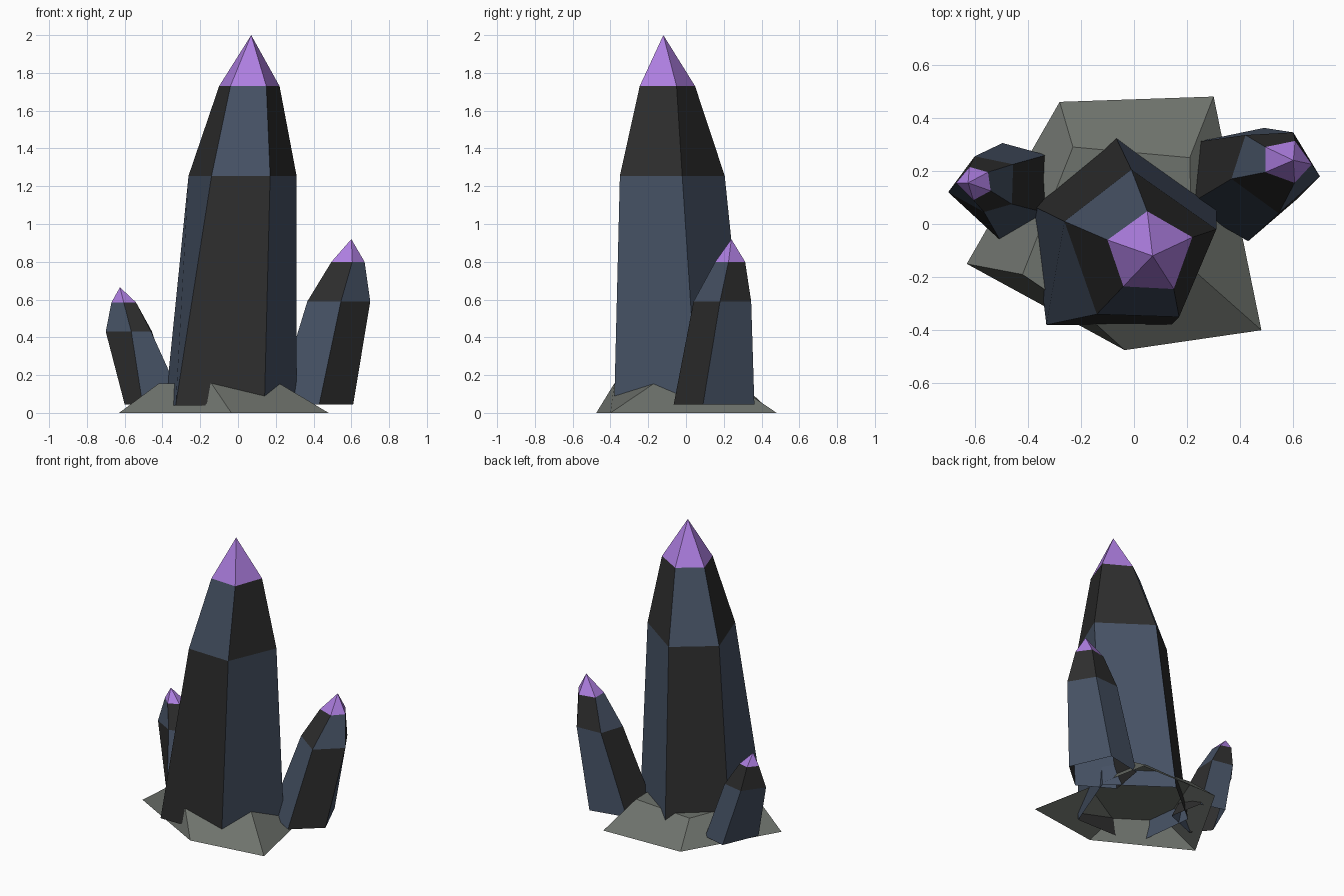
import bpy

if "Cube" in bpy.data.objects:
    bpy.data.objects.remove(bpy.data.objects["Cube"])


def material(name, rgb):
    m = bpy.data.materials.new(name)
    m.diffuse_color = (*rgb, 1)
    m.use_nodes = True
    m.node_tree.nodes["Principled BSDF"].inputs["Base Color"].default_value = m.diffuse_color
    return m


charcoal = material("charcoal", (0.027, 0.027, 0.027))
slate = material("slate_blue", (0.062, 0.085, 0.13))
purple = material("purple", (0.42, 0.21, 0.75))
stone = material("stone_grey", (0.155, 0.168, 0.15))


def loft(name, rings, materials, tip=None, cap=False, rule=None):
    """Join five-sided rings (clockwise from above); end in a tip or flat cap."""
    verts = [(x, y, z) for z, pts in rings for x, y in pts]
    faces, slots = [], []
    for level in range(len(rings) - 1):
        a, b = level * 5, level * 5 + 5
        for i in range(5):
            j = (i + 1) % 5
            faces.append((a + i, b + i, b + j, a + j))
            slots.append(rule(level, i) if rule else 0)
    last = len(verts) - 5
    if tip:
        verts.append(tip)
        for i in range(5):
            faces.append((last + i, last + 5, last + (i + 1) % 5))
            slots.append(2)
    if cap:
        faces.append(tuple(range(last + 4, last - 1, -1)))
        slots.append(0)
    mesh = bpy.data.meshes.new(name)
    mesh.from_pydata(verts, [], faces)
    for m in materials:
        mesh.materials.append(m)
    for poly, slot in zip(mesh.polygons, slots):
        poly.material_index = slot
    mesh.update()
    obj = bpy.data.objects.new(name, mesh)
    bpy.context.collection.objects.link(obj)
    return obj


# Checkered facets: the two dark columns swap with the blue ones on the upper band
def checker(level, side):
    blue = side in (0, 1, 3)
    return int(blue if level == 0 else not blue)


def crystal(name, rings, tip):
    return loft(name, rings, (charcoal, slate, purple), tip=tip, rule=checker)


# Tall middle crystal
crystal("main_crystal", [
    (0.04, [(-.07, .33), (.31, .06), (.14, -.38), (-.33, -.38), (-.385, .07)]),
    (1.255, [(-.01, .205), (.31, -.02), (.17, -.35), (-.14, -.34), (-.262, .01)]),
    (1.73, [(.05, .048), (.22, -.05), (.15, -.245), (-.04, -.235), (-.10, -.06)]),
], (.07, -.12, 2.0))

# Medium crystal leaning right
crystal("right_crystal", [
    (0.045, [(.24, .31), (.49, .362), (.61, .09), (.43, -.065), (.20, .07)]),
    (0.59, [(.42, .335), (.60, .345), (.70, .18), (.545, .04), (.367, .17)]),
    (0.80, [(.495, .29), (.607, .313), (.67, .225), (.605, .155), (.495, .195)]),
], (.60, .24, .92))

# Small crystal leaning left
crystal("left_crystal", [
    (0.045, [(-.60, .06), (-.495, .305), (-.33, .26), (-.285, .03), (-.505, -.06)]),
    (0.43, [(-.70, .12), (-.60, .255), (-.455, .225), (-.46, .075), (-.565, .045)]),
    (0.585, [(-.67, .155), (-.62, .215), (-.55, .195), (-.54, .125), (-.605, .09)]),
], (-.625, .155, .665))

# Rock foot, open underneath
loft("rock_base", [
    (0.0, [(-.28, .46), (.30, .48), (.48, -.40), (-.035, -.475), (-.63, -.15)]),
    (0.155, [(-.23, .29), (.21, .25), (.22, -.17), (-.14, -.38), (-.42, -.19)]),
], (stone,), cap=True)
